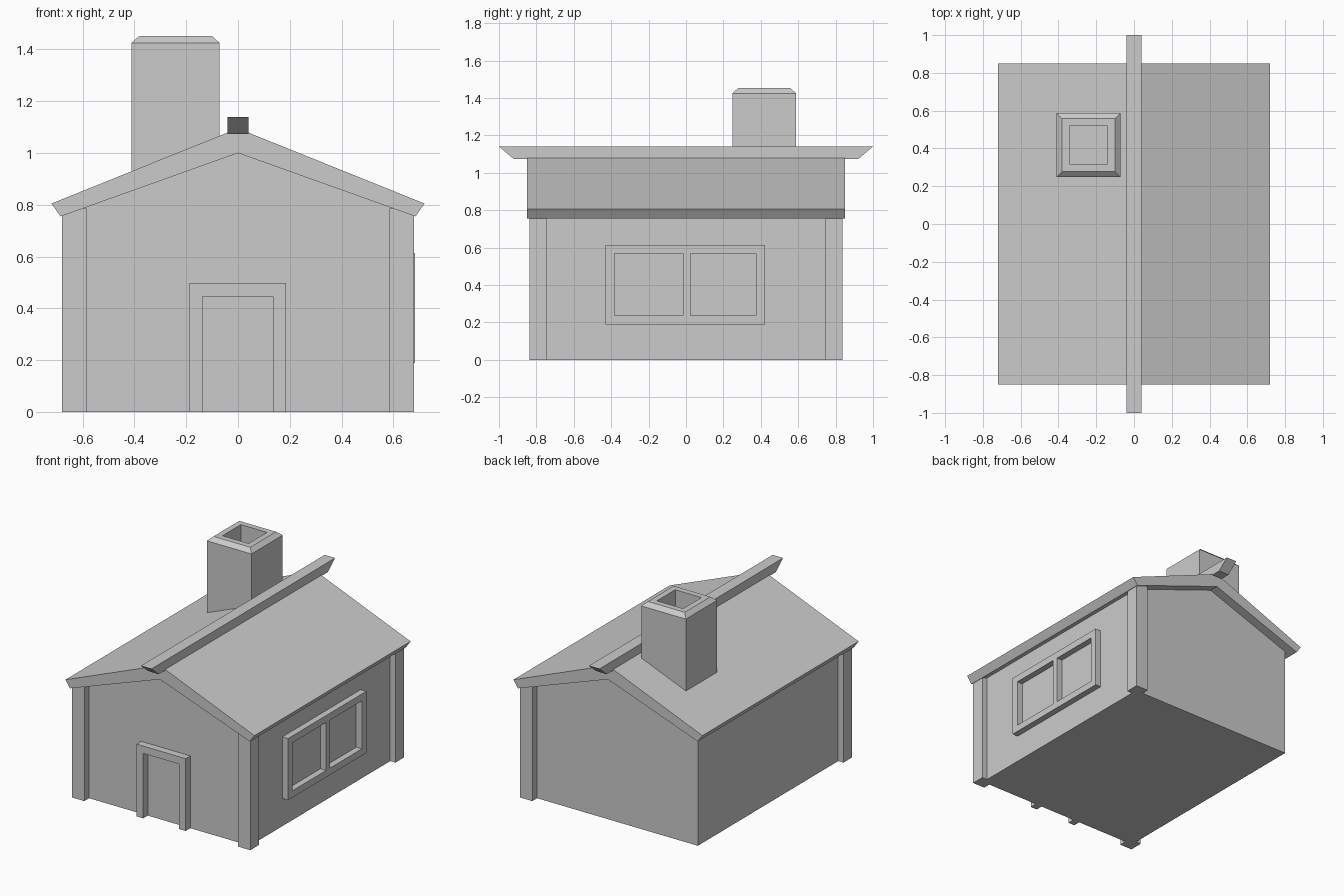
import bpy, bmesh
from mathutils import Vector

if "Cube" in bpy.data.objects:
    bpy.data.objects.remove(bpy.data.objects["Cube"])


def finish(name, bm):
    bmesh.ops.recalc_face_normals(bm, faces=bm.faces)
    mesh = bpy.data.meshes.new(name)
    bm.to_mesh(mesh)
    bm.free()
    obj = bpy.data.objects.new(name, mesh)
    bpy.context.collection.objects.link(obj)
    return obj


def prism(name, profile, axis, lo, hi):
    """Extrude a profile along x (profile is y,z) or along y (profile is x,z)."""
    bm = bmesh.new()
    place = (lambda a, b: (lo, a, b)) if axis == 'x' else (lambda a, b: (a, lo, b))
    face = bm.faces.new([bm.verts.new(place(a, b)) for a, b in profile])
    out = bmesh.ops.extrude_face_region(bm, geom=[face])
    move = Vector((hi - lo, 0, 0)) if axis == 'x' else Vector((0, hi - lo, 0))
    bmesh.ops.translate(bm, vec=move, verts=[v for v in out['geom'] if isinstance(v, bmesh.types.BMVert)])
    return finish(name, bm)


def box(name, x, y, z):
    return prism(name, [(x[0], z[0]), (x[1], z[0]), (x[1], z[1]), (x[0], z[1])], 'y', *y)


def square_loft(name, cx, cy, rings):
    """Stack square rings of (half width, height) and cap both ends."""
    bm = bmesh.new()
    loops = [[bm.verts.new((cx + sx * h, cy + sy * h, z))
              for sx, sy in ((-1, -1), (1, -1), (1, 1), (-1, 1))] for h, z in rings]
    for a, b in zip(loops, loops[1:]):
        for i in range(4):
            j = (i + 1) % 4
            bm.faces.new((a[i], a[j], b[j], b[i]))
    bm.faces.new(loops[0])
    bm.faces.new(loops[-1])
    return finish(name, bm)


# House body with gabled ends
prism("walls", [(-.64, 0), (.64, 0), (.64, .775), (0, 1.01), (-.64, .775)], 'y', -.785, .785)

# Roof slab, thinner at the eaves
prism("roof", [(-.72, .805), (0, 1.095), (.72, .805),
               (.685, .755), (0, 1.0), (-.685, .755)], 'y', -.85, .85)

# Ridge beam with undercut ends
prism("ridge_beam", [(-1, 1.14), (1, 1.14), (.92, 1.073), (-.92, 1.073)], 'x', -.04, .04)

# Corner posts on every corner except back left
for name, sx, sy in (("front_left", -1, -1), ("front_right", 1, -1), ("back_right", 1, 1)):
    box("post_" + name, sorted((sx * .585, sx * .68)), sorted((sy * .742, sy * .837)), (0, .785))

# Door surround
prism("door_frame", [(-.188, 0), (-.138, 0), (-.138, .447), (.135, .447), (.135, 0),
                     (.186, 0), (.186, .498), (-.188, .498)], 'y', -.835, -.78)

# Double window on the right wall
for i, z in enumerate(((.19, .237), (.567, .615))):
    box(f"window_rail_{i}", (.635, .683), (-.43, .422), z)
for i, y in enumerate(((-.43, -.382), (-.015, .025), (.373, .422))):
    box(f"window_stile_{i}", (.635, .683), y, (.237, .567))

# Chimney with chamfered rim and flue
square_loft("chimney", -.241, .418, [(.17, .9), (.17, 1.425), (.14, 1.452), (.1, 1.452), (.1, 1.25)])
